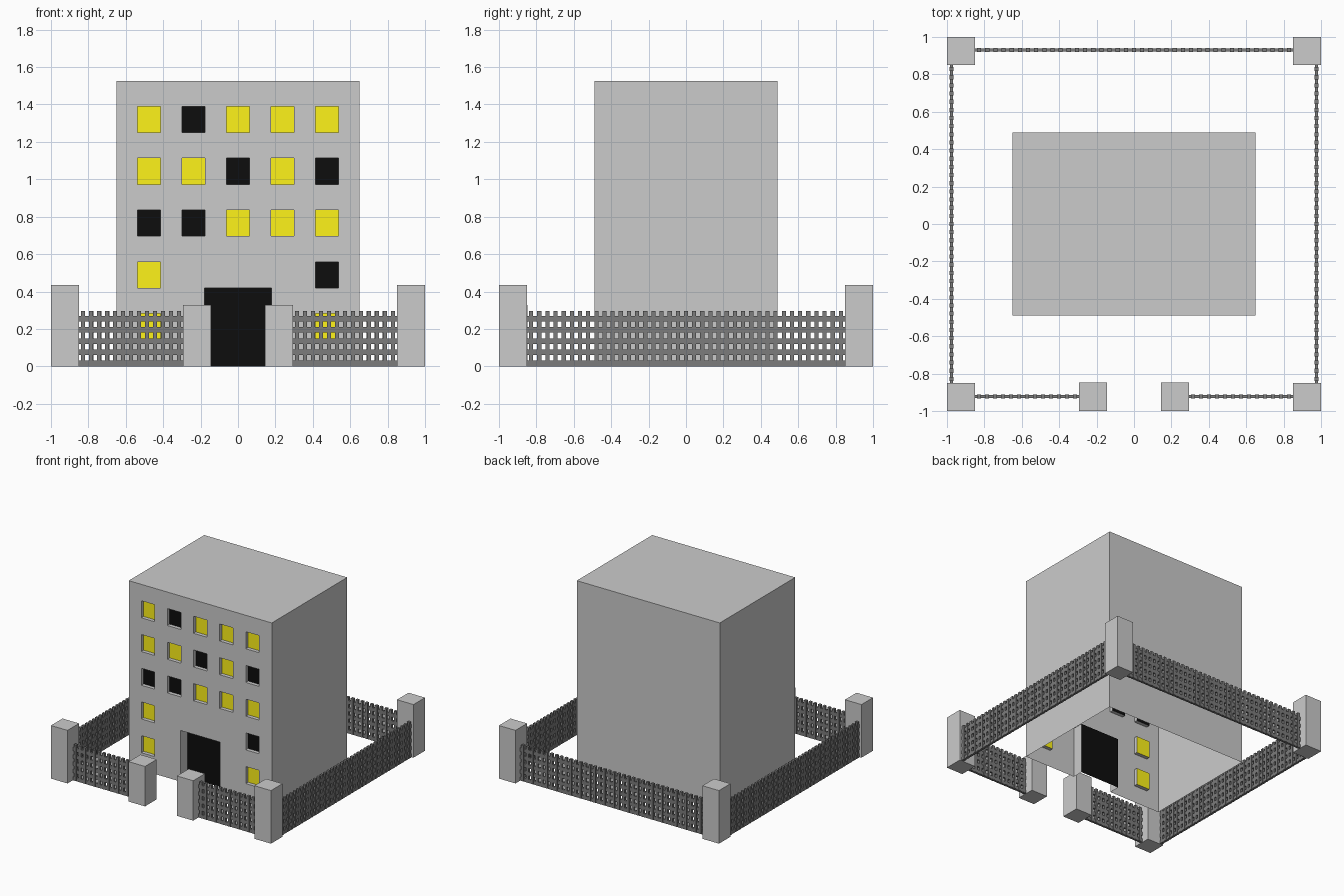
import bpy, bmesh

if "Cube" in bpy.data.objects:
    bpy.data.objects.remove(bpy.data.objects["Cube"])

W, D, H = 0.65, 0.49, 1.525          # building half width, half depth, height


def material(name, rgb):
    m = bpy.data.materials.new(name)
    m.diffuse_color = (*rgb, 1)
    m.use_nodes = True
    m.node_tree.nodes["Principled BSDF"].inputs["Base Color"].default_value = m.diffuse_color
    return m


yellow = material("lit_glass", (1.0, 0.9, 0.01))
black = material("dark_glass", (0.004, 0.004, 0.004))
iron = material("fence_grey", (0.2, 0.2, 0.2))


def finish(name, bm, mat=None):
    me = bpy.data.meshes.new(name)
    bm.to_mesh(me)
    bm.free()
    ob = bpy.data.objects.new(name, me)
    bpy.context.collection.objects.link(ob)
    if mat:
        me.materials.append(mat)
    return ob


def quad(bm, *pts):
    bm.faces.new([bm.verts.new(p) for p in pts])


def box(bm, x0, x1, y0, y1, z0, z1):
    v = bmesh.ops.create_cube(bm, size=1)["verts"]
    for p in v:
        p.co = (x1 if p.co.x > 0 else x0, y1 if p.co.y > 0 else y0, z1 if p.co.z > 0 else z0)


# Openings: rows of windows from top to bottom (Y lit, B dark, - none), then the door
cols = [-0.475, -0.2375, 0, 0.2375, 0.475]
rows = ["YBYYY", "YYBYB", "BBYYY", "Y---B", "Y---Y"]
openings = []                         # x0, x1, z0, z1, depth, kind
for r, row in enumerate(rows):
    z = 1.32 - r * 0.277
    for x, kind in zip(cols, row):
        if kind != "-":
            openings.append((x - 0.061, x + 0.061, z - 0.07, z + 0.07, 0.03, kind))
openings.append((-0.18, 0.18, 0, 0.42, 0.09, "D"))

# Building shell: open underneath, front wall pierced by the openings
bm = bmesh.new()
quad(bm, (-W, -D, H), (W, -D, H), (W, D, H), (-W, D, H))
quad(bm, (W, D, 0), (-W, D, 0), (-W, D, H), (W, D, H))
quad(bm, (W, -D, 0), (W, D, 0), (W, D, H), (W, -D, H))
quad(bm, (-W, D, 0), (-W, -D, 0), (-W, -D, H), (-W, D, H))
xs = sorted({-W, W} | {o[i] for o in openings for i in (0, 1)})
zs = sorted({0, H} | {o[i] for o in openings for i in (2, 3)})
for x0, x1 in zip(xs, xs[1:]):
    for z0, z1 in zip(zs, zs[1:]):
        cx, cz = (x0 + x1) / 2, (z0 + z1) / 2
        if not any(o[0] < cx < o[1] and o[2] < cz < o[3] for o in openings):
            quad(bm, (x0, -D, z0), (x1, -D, z0), (x1, -D, z1), (x0, -D, z1))

# Recess sides go to the shell, panes to their own objects
panes = {k: bmesh.new() for k in "YBD"}
for x0, x1, z0, z1, depth, kind in openings:
    f, b = -D, -D + depth
    quad(bm, (x0, f, z0), (x0, f, z1), (x0, b, z1), (x0, b, z0))
    quad(bm, (x1, f, z1), (x1, f, z0), (x1, b, z0), (x1, b, z1))
    quad(bm, (x0, f, z1), (x1, f, z1), (x1, b, z1), (x0, b, z1))
    if z0 > 0:
        quad(bm, (x1, f, z0), (x0, f, z0), (x0, b, z0), (x1, b, z0))
    quad(panes[kind], (x0, b, z0), (x1, b, z0), (x1, b, z1), (x0, b, z1))
bmesh.ops.remove_doubles(bm, verts=bm.verts, dist=1e-5)
finish("building", bm)
finish("lit_windows", panes["Y"], yellow)
finish("dark_windows", panes["B"], black)
finish("doorway", panes["D"], black)

# Corner posts and lower gate posts
for name, sx, sy in (("front_left", -1, -1), ("front_right", 1, -1),
                     ("back_left", -1, 1), ("back_right", 1, 1)):
    bm = bmesh.new()
    box(bm, *sorted((sx, sx * 0.85)), *sorted((sy, sy * 0.85)), 0, 0.436)
    finish(name + "_post", bm)
for name, s in (("left", -1), ("right", 1)):
    bm = bmesh.new()
    box(bm, *sorted((s * 0.145, s * 0.293)), -1, -0.848, 0, 0.328)
    finish(name + "_gate_post", bm)


# Lattice fence: five rails crossed by closely spaced slats
def fence(name, a, b, line, along_x):
    bm = bmesh.new()

    def bar(u0, u1, t, z0, z1):
        if along_x:
            box(bm, u0, u1, line - t, line + t, z0, z1)
        else:
            box(bm, line - t, line + t, u0, u1, z0, z1)

    for i in range(5):
        bar(a, b, 0.008, i * 0.06, i * 0.06 + 0.03)
    n = round((b - a) / 0.0435)
    pitch = (b - a) / n
    for i in range(n):
        u = a + (i + 0.5) * pitch
        bar(u - 0.011, u + 0.011, 0.011, 0.001, 0.297)
    finish(name, bm, iron)


fence("left_fence", -0.85, 0.85, -0.975, False)
fence("right_fence", -0.85, 0.85, 0.975, False)
fence("back_fence", -0.85, 0.85, 0.93, True)
fence("front_left_fence", -0.85, -0.293, -0.922, True)
fence("front_right_fence", 0.293, 0.85, -0.922, True)
